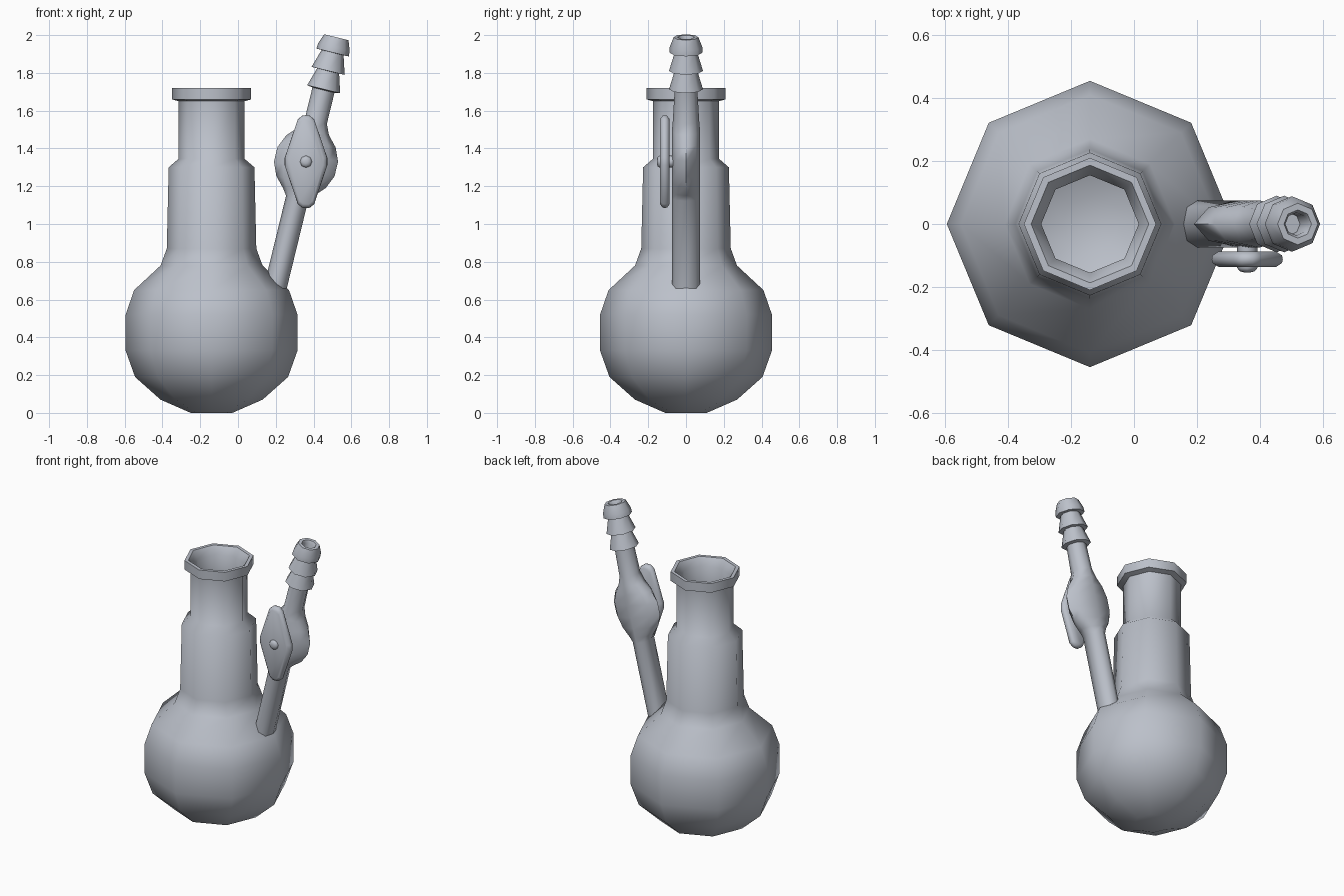
import bpy, bmesh
from math import cos, sin, pi, radians
from mathutils import Matrix

cube = bpy.data.objects.get("Cube")
if cube:
    bpy.data.objects.remove(cube, do_unlink=True)

# Single grey colour
grey = bpy.data.materials.new("pale_grey")
grey.use_nodes = True
colour = (0.50, 0.53, 0.59, 1)
grey.diffuse_color = colour
grey.node_tree.nodes["Principled BSDF"].inputs["Base Color"].default_value = colour


def finish(name, bm, matrix, angle):
    """Turn a bmesh into a placed, smoothly shaded object."""
    bmesh.ops.recalc_face_normals(bm, faces=bm.faces)
    mesh = bpy.data.meshes.new(name)
    bm.to_mesh(mesh)
    bm.free()
    mesh.materials.append(grey)
    obj = bpy.data.objects.new(name, mesh)
    bpy.context.collection.objects.link(obj)
    obj.matrix_world = matrix
    bpy.ops.object.select_all(action='DESELECT')
    obj.select_set(True)
    bpy.context.view_layer.objects.active = obj
    bpy.ops.object.shade_smooth_by_angle(angle=radians(angle))
    return obj


def loft(name, rings, matrix, angle, sides=8):
    """Skin rings given as (x radius, y radius, height), capped at both ends."""
    bm = bmesh.new()
    loops = []
    for rx, ry, z in rings:
        loops.append([bm.verts.new((rx * cos(2 * pi * i / sides),
                                    ry * sin(2 * pi * i / sides), z))
                      for i in range(sides)])
    for a, b in zip(loops, loops[1:]):
        for i in range(sides):
            j = (i + 1) % sides
            bm.faces.new((a[i], a[j], b[j], b[i]))
    bm.faces.new(loops[0][::-1])
    bm.faces.new(loops[-1])
    return finish(name, bm, matrix, angle)


def lathe(profile):
    return [(r, r, z) for r, z in profile]


# Flask: outer wall up to the lip, then the inner wall back down
wall = 0.02
bulb = [(0.11, 0), (0.27, 0.07), (0.405, 0.19), (0.455, 0.33), (0.455, 0.52),
        (0.41, 0.65), (0.27, 0.78), (0.237, 0.87), (0.227, 1.3), (0.175, 1.345)]
lip = [(0.175, 1.65), (0.21, 1.66), (0.21, 1.72), (0.187, 1.72), (0.155, 1.67)]
inner = [(r - wall, z + wall if z < 0.3 else z - wall / 2) for r, z in reversed(bulb)]
loft("flask_body", lathe(bulb + lip + inner),
     Matrix.Translation((-0.14, 0, 0)), 47)

# Side tube with flattened valve bulge and hose barbs, tilted outward
valve = (0.36, 0, 1.33)
depth = 0.075
tube = [(0.06, depth, -0.715), (0.06, depth, -0.2)]
bulge = [(0.085, -0.165), (0.135, -0.11), (0.165, -0.04)]
tube += [(w, depth, s) for w, s in bulge]
tube += [(w, depth, -s) for w, s in reversed(bulge)]
tube += [(0.06, 0.07, 0.22), (0.06, 0.06, 0.39)]
for base in (0.395, 0.495):
    tube += lathe([(0.09, base), (0.06, base + 0.099)])
tube += lathe([(0.088, 0.595), (0.086, 0.625), (0.066, 0.678),
               (0.045, 0.678), (0.036, 0.66), (0.036, 0.56)])
loft("side_tube", tube,
     Matrix.Translation(valve) @ Matrix.Rotation(radians(13.7), 4, 'Y'), 65)

# Valve stem with its rounded front knob
front = Matrix.Translation(valve) @ Matrix.Rotation(pi / 2, 4, 'X')
loft("valve_stem", lathe([(0.032, 0.06), (0.032, 0.14), (0.024, 0.15), (0.01, 0.154)]),
     front, 65)

# Diamond-shaped valve handle with softened rims
quarter = [(0.113, 0.02), (0.043, 0.225), (0.018, 0.245)]
half = quarter + [(-x, y) for x, y in reversed(quarter)]
outline = half + [(-x, -y) for x, y in half]
bm = bmesh.new()
layers = []
for z, k in ((0.087, 0.8), (0.1, 0.98), (0.112, 1), (0.124, 0.98), (0.137, 0.8)):
    layers.append([bm.verts.new((x * k, y * (1 - (1 - k) * 0.4), z)) for x, y in outline])
for a, b in zip(layers, layers[1:]):
    for i in range(len(outline)):
        j = (i + 1) % len(outline)
        bm.faces.new((a[i], a[j], b[j], b[i]))
bm.faces.new(layers[0][::-1])
bm.faces.new(layers[-1])
finish("valve_handle", bm, front, 50)
